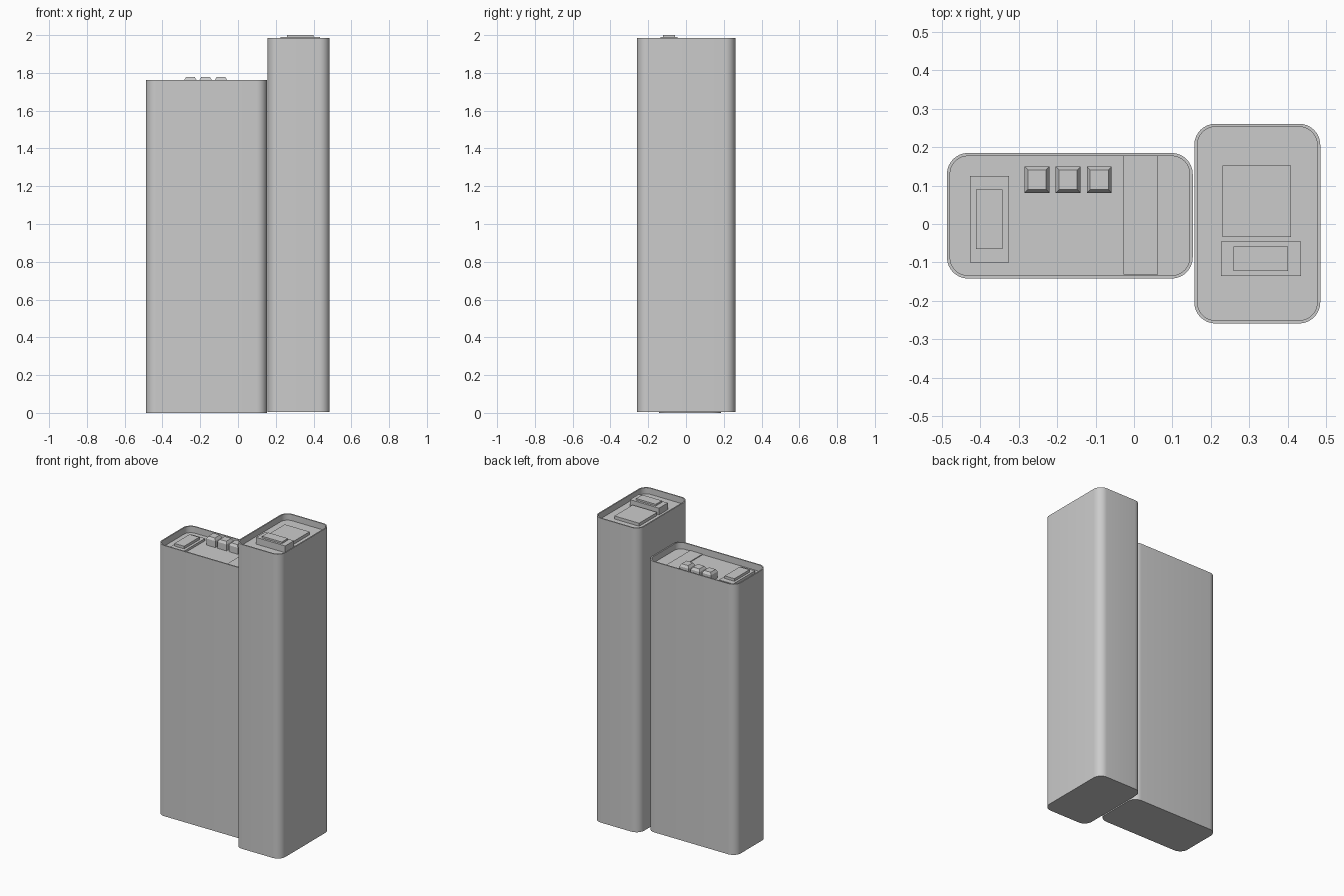
import bpy, bmesh, math

if "Cube" in bpy.data.objects:
    bpy.data.objects.remove(bpy.data.objects["Cube"])


def outline(x0, x1, y0, y1, r, seg=8):
    pts = []
    corners = [(x1 - r, y1 - r), (x0 + r, y1 - r), (x0 + r, y0 + r), (x1 - r, y0 + r)]
    for i, (cx, cy) in enumerate(corners):
        for k in range(seg + 1):
            a = math.pi / 2 * (i + k / seg)
            pts.append((cx + r * math.cos(a), cy + r * math.sin(a)))
    return pts


def loft(name, rings, smooth=False):
    # rings: list of (outline points, z), capped at both ends
    bm = bmesh.new()
    loops = [[bm.verts.new((x, y, z)) for x, y in pts] for pts, z in rings]
    n = len(loops[0])
    for a, b in zip(loops, loops[1:]):
        for i in range(n):
            j = (i + 1) % n
            bm.faces.new((a[i], a[j], b[j], b[i]))
    bm.faces.new(loops[0][::-1])
    bm.faces.new(loops[-1])
    bmesh.ops.recalc_face_normals(bm, faces=bm.faces)
    me = bpy.data.meshes.new(name)
    bm.to_mesh(me)
    bm.free()
    ob = bpy.data.objects.new(name, me)
    bpy.context.collection.objects.link(ob)
    if smooth:
        bpy.ops.object.select_all(action='DESELECT')
        bpy.context.view_layer.objects.active = ob
        ob.select_set(True)
        bpy.ops.object.shade_smooth_by_angle(angle=math.radians(35))
    return ob


def tower(name, x0, x1, y0, y1, z0, top, roof, r=0.055, t=0.008):
    outer = outline(x0, x1, y0, y1, r)
    inner = outline(x0 + t, x1 - t, y0 + t, y1 - t, r - t)
    return loft(name, [(outer, z0), (outer, top), (inner, top), (inner, roof)], True)


def rect(x0, x1, y0, y1, d=0):
    return [(x1 - d, y1 - d), (x0 + d, y1 - d), (x0 + d, y0 + d), (x1 - d, y0 + d)]


def box(name, x0, x1, y0, y1, z0, z1):
    p = rect(x0, x1, y0, y1)
    return loft(name, [(p, z0), (p, z1)])


# Towers with thin parapets around sunken roofs
LOW, HIGH = 1.72, 1.945
tower("low_tower", -0.487, 0.153, -0.142, 0.185, 0, 1.762, LOW)
tower("tall_tower", 0.157, 0.485, -0.259, 0.261, 0.004, 1.985, HIGH)

# Low tower: stepped plant room and roof strip
box("low_plant_base", -0.427, -0.325, -0.1, 0.125, LOW - 0.005, 1.735)
box("low_plant_top", -0.412, -0.342, -0.065, 0.09, 1.73, 1.752)
box("low_roof_strip", -0.027, 0.062, -0.131, 0.178, LOW - 0.005, LOW + 0.005)

# Row of three cooling units with chamfered tops
for i in range(3):
    x = -0.285 + i * 0.081
    args = (x, x + 0.065, 0.081, 0.15)
    p = rect(*args)
    loft(f"cooling_unit_{i + 1}", [(p, LOW - 0.005), (p, 1.762), (rect(*args, 0.009), 1.777)])

# Tall tower: flat deck and stepped plant room
box("tall_roof_deck", 0.231, 0.409, -0.034, 0.152, HIGH - 0.005, 1.965)
box("tall_plant_base", 0.226, 0.435, -0.136, -0.045, HIGH - 0.005, 1.989)
box("tall_plant_top", 0.259, 0.401, -0.122, -0.059, 1.985, 2.0)
